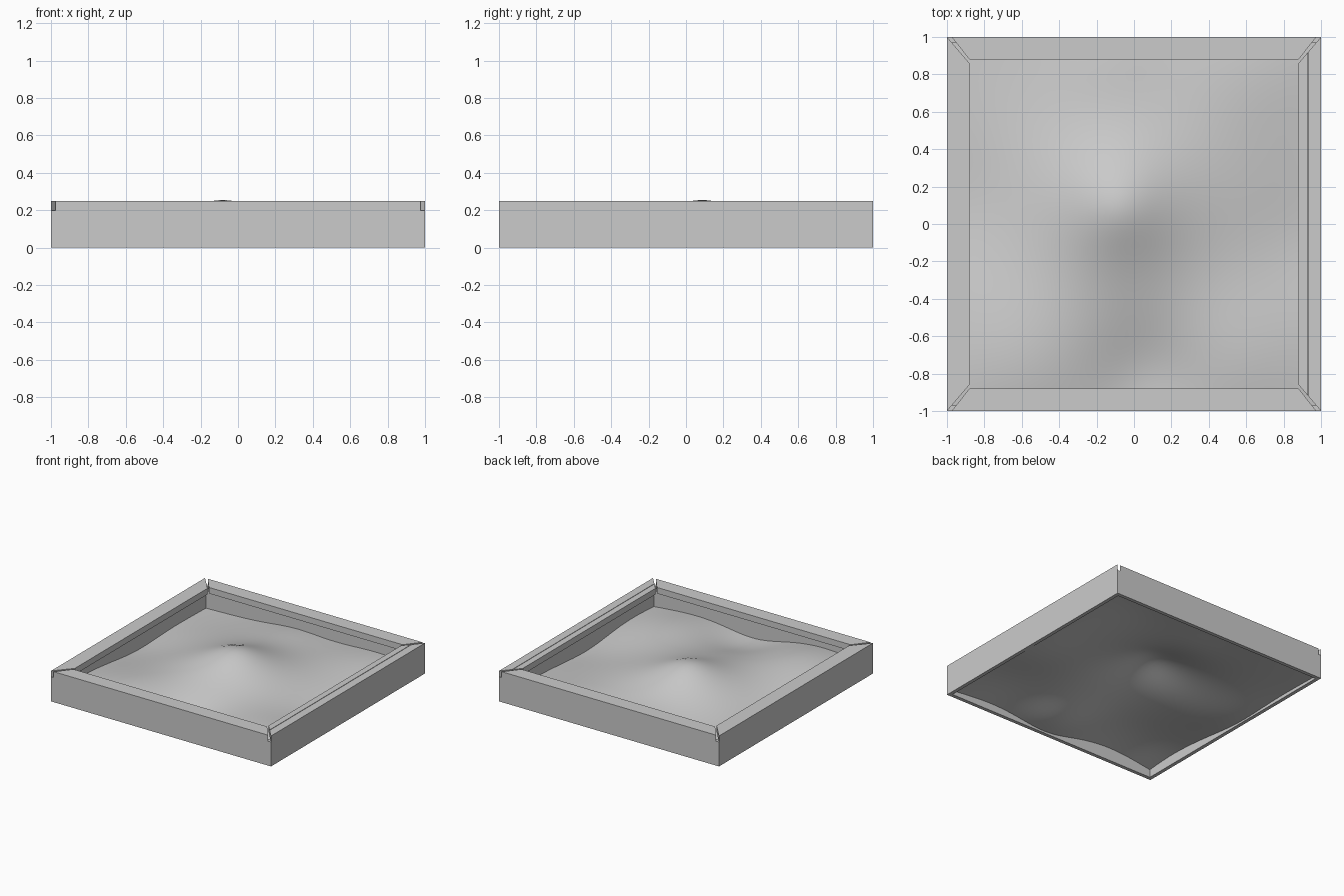
import bpy, bmesh, math

default = bpy.data.objects.get("Cube")
if default:
    bpy.data.objects.remove(default, do_unlink=True)

grey = bpy.data.materials.new("plain_grey")
grey.use_nodes = True
colour = (0.6, 0.6, 0.6, 1)
grey.diffuse_color = colour
grey.node_tree.nodes["Principled BSDF"].inputs["Base Color"].default_value = colour


def finish(name, bm):
    bmesh.ops.recalc_face_normals(bm, faces=bm.faces)
    mesh = bpy.data.meshes.new(name)
    bm.to_mesh(mesh)
    bm.free()
    mesh.materials.append(grey)
    obj = bpy.data.objects.new(name, mesh)
    bpy.context.collection.objects.link(obj)
    return obj


def slab(name, outline, bottom, top):
    """Extrude a flat outline between two heights."""
    bm = bmesh.new()
    face = bm.faces.new([bm.verts.new((x, y, bottom)) for x, y in outline])
    grown = bmesh.ops.extrude_face_region(bm, geom=[face])["geom"]
    up = [v for v in grown if isinstance(v, bmesh.types.BMVert)]
    bmesh.ops.translate(bm, verts=up, vec=(0, 0, top - bottom))
    return finish(name, bm)


WALL, RIM, LEDGE, TOP = 0.97, 0.88, 0.20, 0.25


def side_end(x):
    """Length of the side planks' mitre at a given x."""
    return 0.86 + (x - RIM) * 0.14 / 0.12


def side_plank(name, side, inner, outer):
    a, b = side_end(inner), side_end(outer)
    slab(name, [(side * inner, -a), (side * outer, -b),
                (side * outer, b), (side * inner, a)], LEDGE, TOP)


# Walls: mitred boards around the box
for name, s in (("front", -1), ("back", 1)):
    slab(name + "_wall", [(-1, s), (1, s), (WALL, s * WALL), (-WALL, s * WALL)], 0, LEDGE)
    slab(name + "_rim_plank", [(-0.975, s), (0.975, s), (RIM, s * RIM), (-RIM, s * RIM)], LEDGE, TOP)
for name, s in (("right", -1), ("left", 1)):
    slab(name + "_wall", [(s, -1), (s, 1), (s * WALL, WALL), (s * WALL, -WALL)], 0, LEDGE)

# Side rim planks, the left one split by a narrow crack
side_plank("right_rim_plank", -1, RIM, 1)
side_plank("left_rim_inner_plank", 1, RIM, 0.93)
side_plank("left_rim_outer_plank", 1, 0.934, 1)

# Sand: a central cone with softer heaps and hollows (x, y, height, spread)
heaps = [(-0.6, -0.75, 0.10, 0.35), (0.6, -0.7, 0.06, 0.3), (0.65, 0.85, 0.05, 0.3),
         (-0.15, 0.9, 0.03, 0.2), (0.05, -0.8, -0.05, 0.2),
         (0.9, -0.1, -0.03, 0.25), (-0.95, 0.1, -0.03, 0.25)]


def sand_height(x, y):
    r = math.hypot(x + 0.08, y - 0.09, 0.2) - 0.2
    z = 0.01 + 0.243 * math.exp(-r / 0.35)
    for hx, hy, h, s in heaps:
        z += h * math.exp(-((x - hx) ** 2 + (y - hy) ** 2) / (2 * s * s))
    return max(z, 0.003)


bm = bmesh.new()
bmesh.ops.create_grid(bm, x_segments=48, y_segments=48, size=WALL)
for v in bm.verts:
    v.co.z = sand_height(v.co.x, v.co.y)
for f in bm.faces:
    f.smooth = True
sand = finish("sand", bm)
if sand.data.polygons[0].normal.z < 0:
    sand.data.flip_normals()
